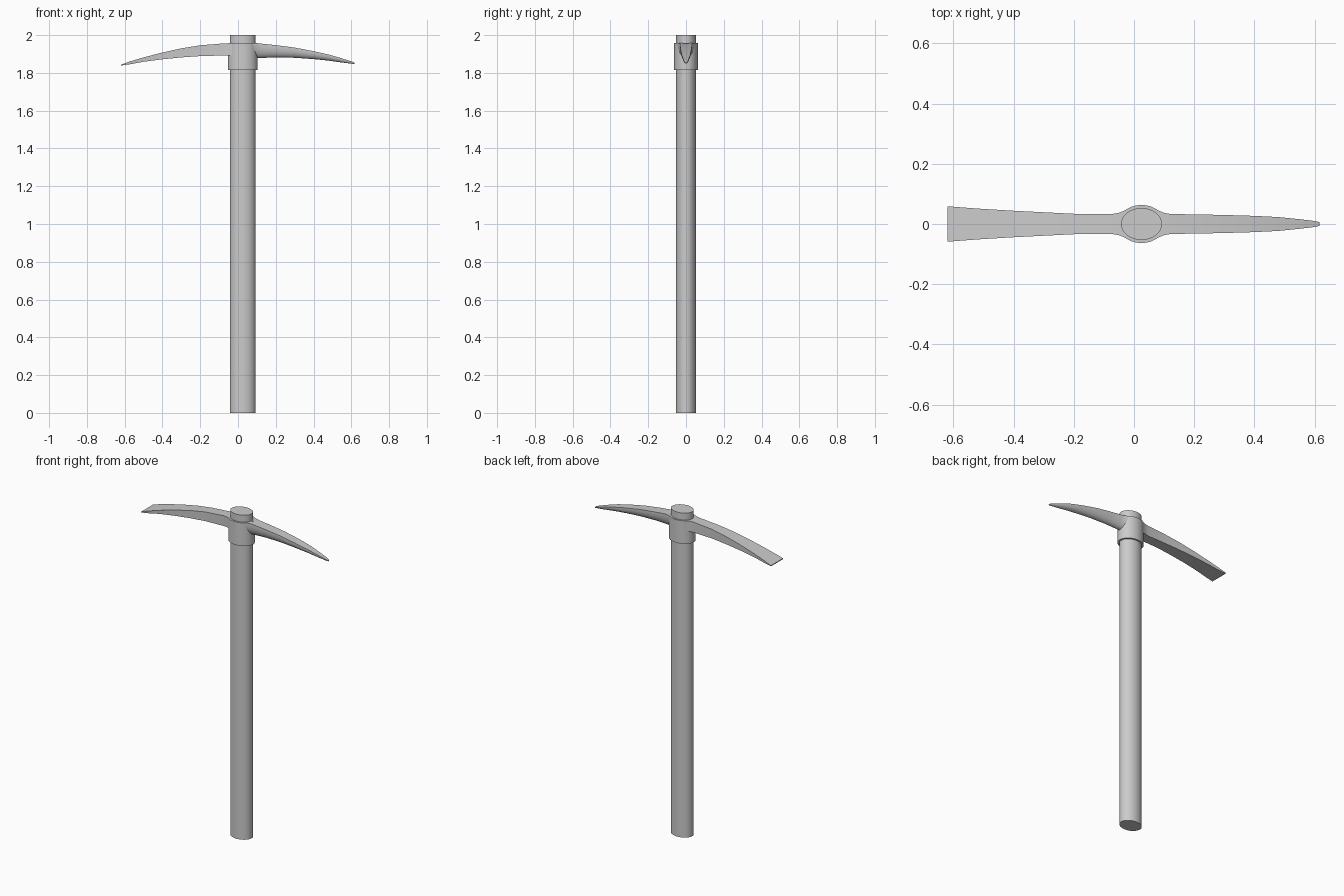
import bpy, bmesh
from math import cos, sin, pi, radians

if "Cube" in bpy.data.objects:
    bpy.data.objects.remove(bpy.data.objects["Cube"])

CX = 0.025  # handle axis


def finish(name, bm, angle=35):
    bmesh.ops.recalc_face_normals(bm, faces=bm.faces)
    me = bpy.data.meshes.new(name)
    bm.to_mesh(me)
    bm.free()
    ob = bpy.data.objects.new(name, me)
    bpy.context.collection.objects.link(ob)
    bpy.ops.object.select_all(action='DESELECT')
    ob.select_set(True)
    bpy.context.view_layer.objects.active = ob
    bpy.ops.object.shade_smooth_by_angle(angle=radians(angle))
    return ob


def loft(name, rings, caps=True, angle=35):
    """Skin a list of closed point rings."""
    bm = bmesh.new()
    loops = [[bm.verts.new(p) for p in r] for r in rings]
    n = len(loops[0])
    for a, b in zip(loops, loops[1:]):
        for i in range(n):
            j = (i + 1) % n
            bm.faces.new((a[i], a[j], b[j], b[i]))
    if caps:
        bm.faces.new(loops[0])
        bm.faces.new(loops[-1])
    return finish(name, bm, angle)


def oval(rx, ry, z, n=48):
    return [(CX + rx * cos(2 * pi * i / n), ry * sin(2 * pi * i / n), z) for i in range(n)]


# Straight oval handle
loft("handle", [oval(0.068, 0.053, 0), oval(0.068, 0.053, 2)])

# Collar gripping the handle
loft("collar", [oval(0.068, 0.053, 1.815), oval(0.079, 0.063, 1.815),
                oval(0.079, 0.063, 1.957), oval(0.068, 0.053, 1.957)], caps=False)


# Adze blade: x, half width, top z, bottom z
def box_section(x, w, top, bot):
    return [(x, -w, top), (x, w, top), (x, w * 0.97, bot), (x, -w * 0.97, bot)]


adze = [(-0.03, 0.045, 1.957, 1.893), (-0.05, 0.037, 1.957, 1.893),
        (-0.075, 0.033, 1.956, 1.892), (-0.2, 0.034, 1.946, 1.889),
        (-0.3, 0.039, 1.930, 1.882), (-0.4, 0.044, 1.908, 1.872),
        (-0.5, 0.050, 1.882, 1.859), (-0.57, 0.055, 1.861, 1.846),
        (-0.62, 0.059, 1.844, 1.839)]
loft("adze_blade", [box_section(*s) for s in adze])


# Pick spike: flat top, rounded underside
def u_section(x, w, top, bot, n=14):
    mid = top - (top - bot) * 0.12
    arc = [(x, w * cos(pi * i / n), mid - (mid - bot) * sin(pi * i / n)) for i in range(n + 1)]
    return [(x, -w, top), (x, w, top)] + arc


pick = [(0.08, 0.045, 1.957, 1.878), (0.1, 0.037, 1.957, 1.878),
        (0.122, 0.033, 1.955, 1.879), (0.2, 0.032, 1.947, 1.882),
        (0.3, 0.030, 1.934, 1.880), (0.4, 0.027, 1.915, 1.873),
        (0.48, 0.023, 1.897, 1.865), (0.55, 0.016, 1.877, 1.855),
        (0.6, 0.010, 1.861, 1.849), (0.617, 0.006, 1.854, 1.847)]
loft("pick_spike", [u_section(*s) for s in pick])
